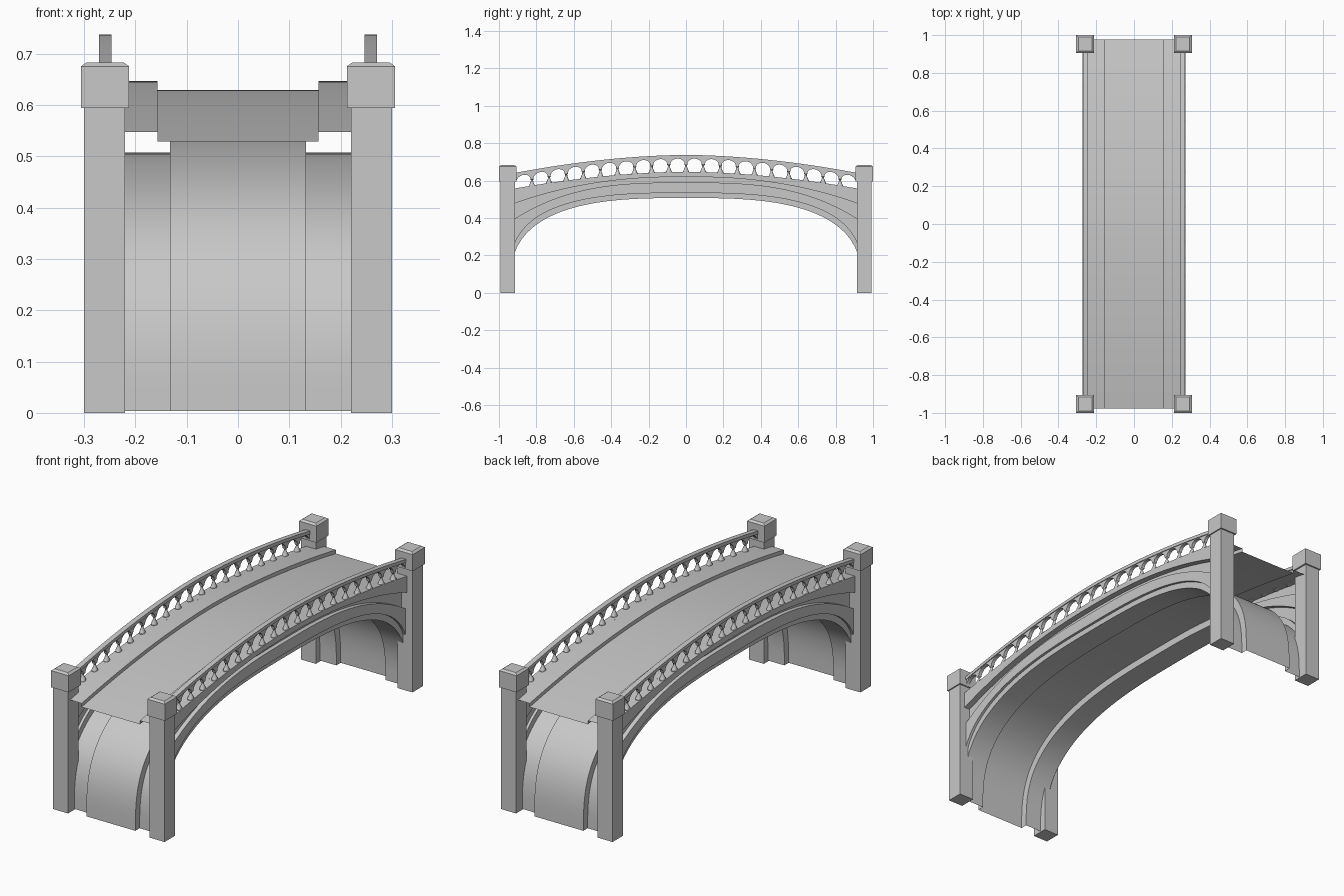
import bpy, bmesh, math
from mathutils import Matrix, Vector

if "Cube" in bpy.data.objects:
    bpy.data.objects.remove(bpy.data.objects["Cube"])

stone = bpy.data.materials.new("grey_stone")
stone.use_nodes = True
stone.diffuse_color = (0.58, 0.58, 0.58, 1)
stone.node_tree.nodes["Principled BSDF"].inputs["Base Color"].default_value = (0.58, 0.58, 0.58, 1)


def finish(name, bm, smooth=True):
    bmesh.ops.recalc_face_normals(bm, faces=bm.faces)
    mesh = bpy.data.meshes.new(name)
    bm.to_mesh(mesh)
    bm.free()
    mesh.materials.append(stone)
    obj = bpy.data.objects.new(name, mesh)
    bpy.context.collection.objects.link(obj)
    if smooth:
        bpy.ops.object.select_all(action="DESELECT")
        obj.select_set(True)
        bpy.context.view_layer.objects.active = obj
        bpy.ops.object.shade_smooth_by_angle(angle=math.radians(30))
    return obj


def loft(bm, rows, closed=False, caps=False):
    """Skin a list of cross-sections with quads."""
    grid = [[bm.verts.new(p) for p in row] for row in rows]
    n = len(rows[0])
    for a, b in zip(grid, grid[1:]):
        for i in range(n if closed else n - 1):
            j = (i + 1) % n
            bm.faces.new((a[i], a[j], b[j], b[i]))
    if caps:
        bm.faces.new(grid[0])
        bm.faces.new(grid[-1])


def span(half, steps):
    return [half * (2 * i / steps - 1) for i in range(steps + 1)]


# Arch and roadway curves
POWER, SIDE_SPAN, SIDE_CROWN = 2.9, 0.945, 0.507
POST_FACE = 0.915


def soffit(y):
    return SIDE_CROWN * (1 - (abs(y) / SIDE_SPAN) ** POWER) ** (1 / POWER)


def ring_line(y):
    return soffit(y) * 0.925 + 0.065


def falling(crown, drop, power):
    return lambda y: crown - drop * (abs(y) / 0.91) ** power


spandrel_low = falling(0.59, 0.19, 3)
spandrel_high = falling(0.62, 0.14, 2.3)
curb = falling(0.647, 0.088, 1.8)
rail_top = falling(0.737, 0.095, 1.8)


def road(y):
    return curb(y) - 0.018


# Arch barrel: raised central strip between two lower ribs
bm = bmesh.new()
rows = []
for i in range(81):
    t = math.pi * (i / 80 - 0.5)
    u = math.copysign(abs(math.sin(t)) ** (2 / POWER), t)
    v = max(math.cos(t), 0) ** (2 / POWER)
    side = (SIDE_SPAN * u, SIDE_CROWN * v + 0.004 * (1 - v))
    mid = (0.978 * u, 0.542 * v + 0.004 * (1 - v))
    section = [(-0.25, side), (-0.132, side), (-0.132, mid),
               (0.132, mid), (0.132, side), (0.25, side)]
    rows.append([(x, *yz) for x, yz in section])
loft(bm, rows)
finish("arch_barrel", bm)

# Roadway with a raised curb on each side
bm = bmesh.new()
profile = [(-0.235, curb), (-0.157, curb), (-0.157, road),
           (0.157, road), (0.157, curb), (0.235, curb)]
loft(bm, [[(x, y, f(y)) for x, f in profile] for y in span(0.978, 60)])
finish("roadway", bm)

# Mouldings of the side wall, from curb down to soffit
wall = [(0.235, curb), (0.272, curb), (0.272, spandrel_high), (0.242, spandrel_high),
        (0.242, spandrel_low), (0.263, spandrel_low), (0.263, ring_line),
        (0.25, ring_line), (0.25, soffit)]
BAY = POST_FACE / 10
RAIL = 0.016
# Baluster outline: radius, relative height
BALUSTER = [(0.017, 0), (0.017, 0.1), (0.013, 0.2), (0.010, 0.4),
            (0.006, 0.62), (0.0055, 0.8), (0.009, 0.92), (0.009, 1)]

for side, label in ((1, "left"), (-1, "right")):
    bm = bmesh.new()
    loft(bm, [[(side * x, y, f(y)) for x, f in wall] for y in span(0.93, 72)])
    finish(label + "_side_wall", bm)

    # Handrail
    bm = bmesh.new()
    loft(bm, [[(side * x, y, rail_top(y) - d) for x, d in
               ((0.246, 0), (0.271, 0), (0.271, RAIL), (0.246, RAIL))]
              for y in span(0.925, 60)], closed=True, caps=True)
    finish(label + "_handrail", bm)

    # Row of small arches under the handrail
    bm = bmesh.new()
    rows = []
    for bay in range(20):
        for k in range(13):
            t = -math.cos(math.pi * k / 12)
            centre = (bay - 9.5) * BAY
            y = centre + t * (BAY / 2 - 0.008)
            top = rail_top(y) - RAIL + 0.002
            low = top - 0.005 - 0.03 * (1 - math.sqrt(max(0, 1 - t * t)))
            rows.append([(side * x, y, z) for x, z in
                         ((0.25, top), (0.267, top), (0.267, low), (0.25, low))])
    loft(bm, rows, closed=True, caps=True)
    finish(label + "_arcade", bm)

    # Turned balusters
    bm = bmesh.new()
    for k in range(-9, 10):
        y = k * BAY
        base = curb(y) - 0.002
        height = rail_top(y) - RAIL - 0.031 - base
        loft(bm, [[(side * 0.2585 + min(r, 0.0135) * math.cos(a), y + r * math.sin(a), base + h * height)
                   for a in (math.tau * s / 12 for s in range(12))]
                  for r, h in BALUSTER], closed=True, caps=True)
    finish(label + "_balusters", bm)


# Corner posts with chamfered caps
def block(bm, x, y, layers):
    """Stack of square sections given as (half width, height)."""
    loft(bm, [[(x + sx * h, y + sy * h, z) for sx, sy in ((-1, -1), (1, -1), (1, 1), (-1, 1))]
              for h, z in layers], closed=True, caps=True)


for sx, xn in ((1, "left"), (-1, "right")):
    for sy, yn in ((-1, "front"), (1, "back")):
        bm = bmesh.new()
        block(bm, sx * 0.26, sy * 0.953, [(0.04, 0), (0.04, 0.6)])
        finish(f"{yn}_{xn}_post", bm, False)
        bm = bmesh.new()
        block(bm, sx * 0.259, sy * 0.953, [(0.047, 0.594), (0.047, 0.675), (0.036, 0.683)])
        finish(f"{yn}_{xn}_post_cap", bm, False)
